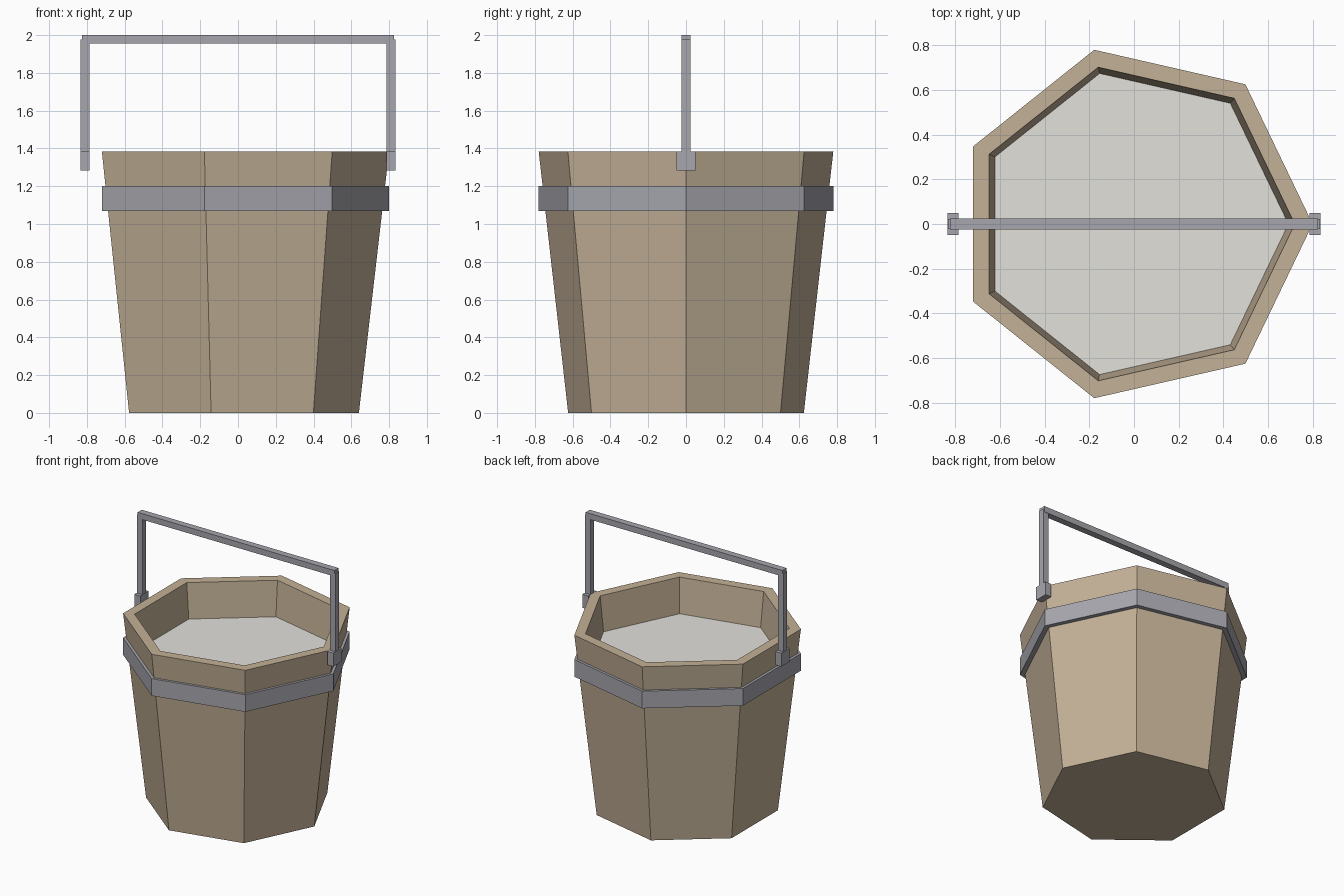
import bpy, bmesh
from math import cos, sin, tau

if "Cube" in bpy.data.objects:
    bpy.data.objects.remove(bpy.data.objects["Cube"])

SIDES = 7


def material(name, color):
    m = bpy.data.materials.new(name)
    m.diffuse_color = (*color, 1)
    m.use_nodes = True
    m.node_tree.nodes["Principled BSDF"].inputs["Base Color"].default_value = m.diffuse_color
    return m


wood = material("wood", (0.55, 0.44, 0.31))
metal = material("metal", (0.38, 0.38, 0.42))
filling = material("filling", (0.76, 0.75, 0.71))


def finish(name, bm, mat):
    bmesh.ops.recalc_face_normals(bm, faces=bm.faces)
    mesh = bpy.data.meshes.new(name)
    bm.to_mesh(mesh)
    bm.free()
    mesh.materials.append(mat)
    obj = bpy.data.objects.new(name, mesh)
    bpy.context.collection.objects.link(obj)
    return obj


def lathe(name, profile, mat, closed=False):
    """Seven-sided revolve of (radius, z) points; open ends are capped."""
    bm = bmesh.new()
    rings = [[bm.verts.new((r * cos(tau * i / SIDES), r * sin(tau * i / SIDES), z))
              for i in range(SIDES)] for r, z in profile]
    pairs = list(zip(rings, rings[1:]))
    if closed:
        pairs.append((rings[-1], rings[0]))
    else:
        bm.faces.new(rings[0])
        bm.faces.new(rings[-1])
    for a, b in pairs:
        for i in range(SIDES):
            j = (i + 1) % SIDES
            bm.faces.new((a[i], a[j], b[j], b[i]))
    return finish(name, bm, mat)


def box(name, lo, hi, mat):
    bm = bmesh.new()
    bmesh.ops.create_cube(bm, size=1)
    for v in bm.verts:
        v.co = [(l + h) / 2 + c * (h - l) for c, l, h in zip(v.co, lo, hi)]
    return finish(name, bm, mat)


# Tapered hollow bucket
lathe("bucket", [(0.64, 0), (0.80, 1.385), (0.72, 1.385), (0.58, 0.08)], wood)

# Flat contents surface
lathe("contents", [(0.68, 1.09), (0.695, 1.12)], filling)

# Straight metal hoop around the taper
lathe("hoop", [(0.80, 1.07), (0.80, 1.2), (0.765, 1.2), (0.76, 1.07)], metal, closed=True)

# Handle: crossbar, two posts and two end lugs
box("handle_bar", (-0.825, -0.025, 1.955), (0.825, 0.025, 2.0), metal)
for side, s in (("left", -1), ("right", 1)):
    x = 0.81 * s
    box(f"{side}_handle_post", (x - 0.023, -0.023, 1.33), (x + 0.023, 0.023, 1.977), metal)
    box(f"{side}_handle_lug", (x - 0.025, -0.05, 1.283), (x + 0.025, 0.05, 1.385), metal)
